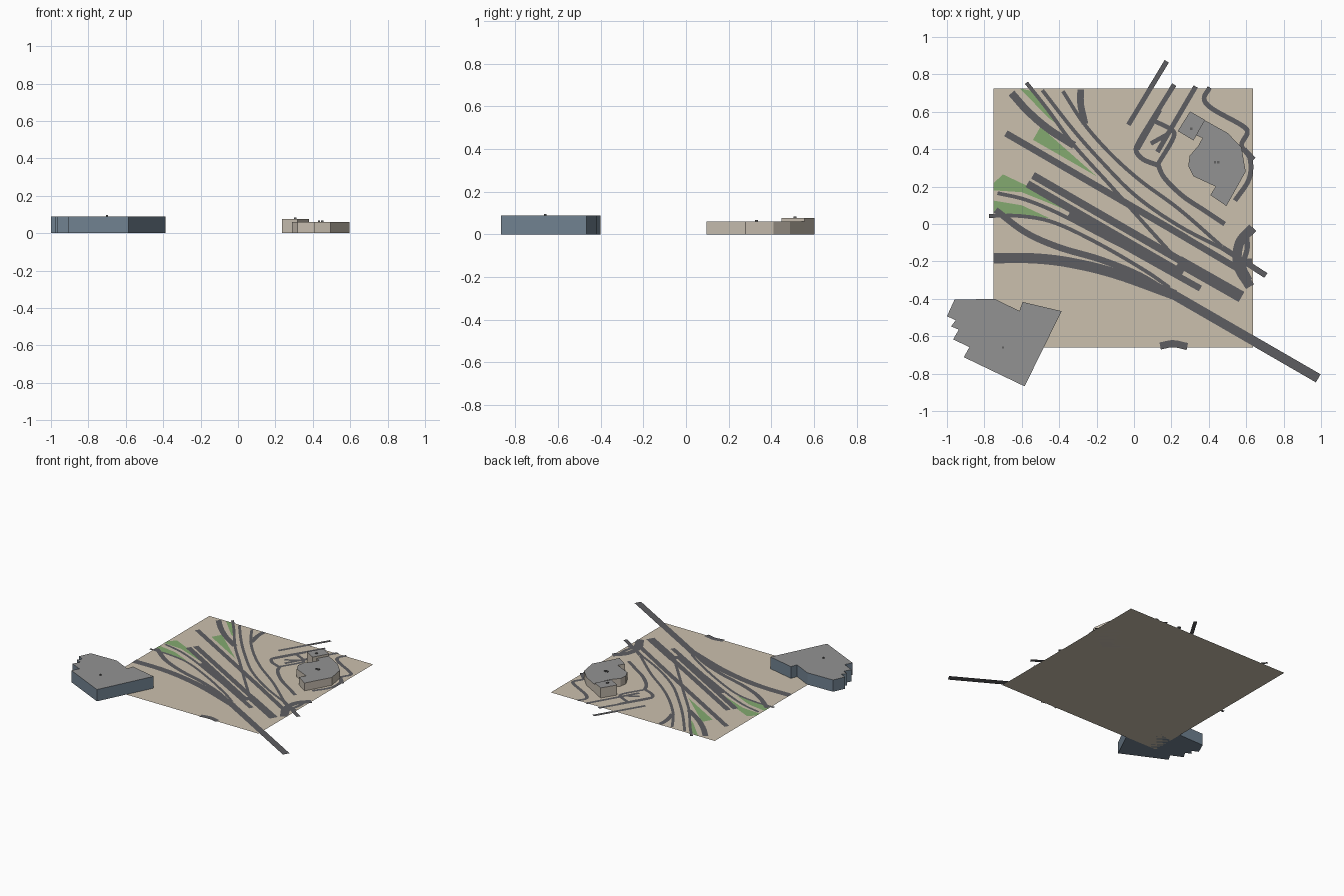
import bpy, bmesh
from mathutils import Vector

if "Cube" in bpy.data.objects:
    bpy.data.objects.remove(bpy.data.objects["Cube"])


def material(name, rgb):
    m = bpy.data.materials.new(name)
    m.diffuse_color = (*rgb, 1)
    m.use_nodes = True
    m.node_tree.nodes["Principled BSDF"].inputs["Base Color"].default_value = m.diffuse_color
    return m


SAND = material("sand", (0.60, 0.53, 0.42))
ASPHALT = material("asphalt", (0.11, 0.11, 0.12))
GRASS = material("grass", (0.23, 0.40, 0.16))
ROOF = material("roof", (0.29, 0.29, 0.29))
BLUE = material("blue_wall", (0.17, 0.23, 0.29))
BEIGE = material("beige_wall", (0.58, 0.52, 0.44))
METAL = material("roof_metal", (0.12, 0.12, 0.12))


def finish(name, bm, mats):
    me = bpy.data.meshes.new(name)
    bm.to_mesh(me)
    bm.free()
    for m in mats:
        me.materials.append(m)
    ob = bpy.data.objects.new(name, me)
    bpy.context.collection.objects.link(ob)
    return ob


def sheet(name, pts, z, mat):
    """Flat polygon facing up."""
    bm = bmesh.new()
    f = bm.faces.new([bm.verts.new((x, y, z)) for x, y in pts])
    f.normal_update()
    if f.normal.z < 0:
        f.normal_flip()
    return finish(name, bm, [mat])


def block(name, pts, z0, z1, wall, top):
    """Extruded footprint with a separate roof colour."""
    bm = bmesh.new()
    f = bm.faces.new([bm.verts.new((x, y, z0)) for x, y in pts])
    r = bmesh.ops.extrude_face_region(bm, geom=[f], use_keep_orig=True)
    for v in r["geom"]:
        if isinstance(v, bmesh.types.BMVert):
            v.co.z = z1
    bmesh.ops.recalc_face_normals(bm, faces=bm.faces[:])
    for f in bm.faces:
        f.material_index = 1 if f.normal.z > 0.5 else 0
    return finish(name, bm, [wall, top])


def box(name, x, y, s, z0, z1):
    h = s / 2
    block(name, [(x-h, y-h), (x+h, y-h), (x+h, y+h), (x-h, y+h)], z0, z1, METAL, METAL)


def smooth_path(pts, n=6):
    """Catmull-Rom through the points."""
    p = [Vector(q) for q in pts]
    p = [2*p[0]-p[1]] + p + [2*p[-1]-p[-2]]
    out = []
    for a, b, c, d in zip(p, p[1:], p[2:], p[3:]):
        for i in range(n):
            t = i / n
            out.append(0.5*(2*b + (c-a)*t + (2*a-5*b+4*c-d)*t*t + (3*b-a-3*c+d)*t**3))
    return out + [p[-2]]


def road(name, width, *pts, z=0.002):
    """Flat ribbon following a path."""
    path = smooth_path(pts) if len(pts) > 2 else [Vector(q) for q in pts]
    bm = bmesh.new()
    rows = []
    for i, p in enumerate(path):
        t = (path[min(i+1, len(path)-1)] - path[max(i-1, 0)]).normalized()
        n = Vector((-t.y, t.x)) * width / 2
        rows.append([bm.verts.new((q.x, q.y, z)) for q in (p+n, p-n)])
    for a, b in zip(rows, rows[1:]):
        bm.faces.new((a[0], a[1], b[1], b[0]))
    return finish(name, bm, [ASPHALT])


# Ground and grass wedges
sheet("ground", [(-.75, -.66), (.635, -.66), (.635, .725), (-.75, .725)], 0, SAND)
sheet("grass_north", [(-.61, .725), (-.54, .71), (-.42, .54), (-.46, .57)], .001, GRASS)
sheet("grass_middle", [(-.50, .52), (-.54, .45), (-.20, .255)], .001, GRASS)
sheet("grass_west", [(-.70, .265), (-.75, .22), (-.75, .18), (-.60, .17), (-.25, .03), (-.52, .18)], .001, GRASS)
sheet("grass_southwest", [(-.75, .125), (-.75, .06), (-.45, .03), (-.60, .10)], .001, GRASS)

# Main highway and its branches
road("highway", .05, (.18, -.36), (.985, -.825))
road("highway_curve", .055, (-.75, -.183), (-.55, -.183), (-.35, -.205), (-.10, -.265), (.22, -.38))
road("ramp_southwest", .034, (-.74, .075), (-.58, -.045), (-.40, -.125), (-.18, -.19), (.03, -.275), (.21, -.385))
road("ramp_west_low", .02, (-.775, .043), (-.60, .042), (-.42, .005), (-.18, -.11), (.06, -.25), (.19, -.34))
road("ramp_west_high", .02, (-.73, .165), (-.58, .13), (-.40, .055), (-.15, -.075), (.10, -.20))

# Straight parallel carriageways
road("carriageway_north", .036, (-.685, .485), (.28, -.075))
road("carriageway_middle", .04, (-.54, .26), (.30, -.225))
road("carriageway_south", .04, (-.57, .215), (.26, -.265))
road("carriageway_link", .034, (-.35, .05), (.355, -.345))
road("carriageway_wide", .062, (.24, -.20), (.575, -.39))
road("carriageway_inner", .035, (.10, .03), (.60, -.265))
road("carriageway_east", .03, (.47, -.125), (.705, -.275))

# Sweeping ramps from the north
road("ramp_stub_northwest", .04, (-.655, .70), (-.57, .605), (-.46, .51), (-.32, .42))
road("ramp_north_a", .02, (-.575, .755), (-.46, .61), (-.32, .42), (-.13, .21), (.03, .03), (.22, -.18))
road("ramp_north_b", .02, (-.49, .715), (-.33, .51), (-.18, .34), (.01, .15), (.24, -.01), (.49, -.14))
road("ramp_north_c", .02, (-.38, .71), (-.27, .54), (-.13, .38), (.03, .235), (.24, .08), (.47, -.12))
road("ramp_stub_north", .036, (-.285, .72), (-.285, .64), (-.262, .535))

# Local streets around the beige building
road("street_northwest", .026, (.175, .87), (-.03, .53))
road("street_loop", .026, (.215, .745), (.115, .585), (.03, .445), (.012, .39), (.05, .345), (.125, .315))
road("street_center", .026, (.33, .735), (.125, .385))
road("street_cross", .024, (.11, .55), (.19, .51), (.212, .465), (.125, .315))
road("street_lane", .022, (.02, .40), (.14, .61))
road("street_connector", .024, (.09, .43), (.18, .48))
road("street_south", .026, (.125, .33), (.16, .25), (.26, .15), (.38, .07), (.485, .0))
road("street_east", .026, (.405, .73), (.375, .67), (.42, .615), (.58, .525), (.605, .485),
     (.575, .42), (.62, .35), (.615, .24), (.54, .125))
road("street_east_spur", .026, (.59, .40), (.64, .345))

# Junction arcs on the east edge, arc on the south edge
road("junction_arc", .05, (.635, -.02), (.565, -.10), (.555, -.22), (.62, -.335))
road("junction_inner_arc", .028, (.60, -.04), (.605, -.13), (.585, -.22), (.62, -.30))
road("junction_spur", .03, (.56, -.20), (.63, -.20))
road("south_arc", .038, (.14, -.652), (.21, -.64), (.285, -.655))

# Blue-walled building
block("blue_building", [(-.96, -.405), (-.745, -.40), (-.613, -.465), (-.595, -.417), (-.387, -.466),
      (-.585, -.868), (-.91, -.712), (-.88, -.658), (-.967, -.617), (-.937, -.565),
      (-.978, -.547), (-.953, -.515), (-1.0, -.493)], 0, .09, BLUE, ROOF)
box("blue_roof_vent", -.70, -.66, .012, .09, .097)

# Beige building and its taller annex
block("beige_building", [(.376, .556), (.50, .487), (.575, .41), (.597, .28), (.494, .096), (.408, .155),
      (.437, .20), (.318, .255), (.29, .31), (.298, .365), (.345, .42), (.366, .46), (.33, .475)],
      0, .06, BEIGE, ROOF)
block("beige_annex", [(.30, .602), (.38, .556), (.318, .447), (.234, .497)], 0, .077, BEIGE, ROOF)
box("annex_vent", .307, .51, .014, .077, .083)
box("roof_vent_west", .432, .33, .011, .06, .067)
box("roof_vent_east", .45, .33, .014, .06, .067)
